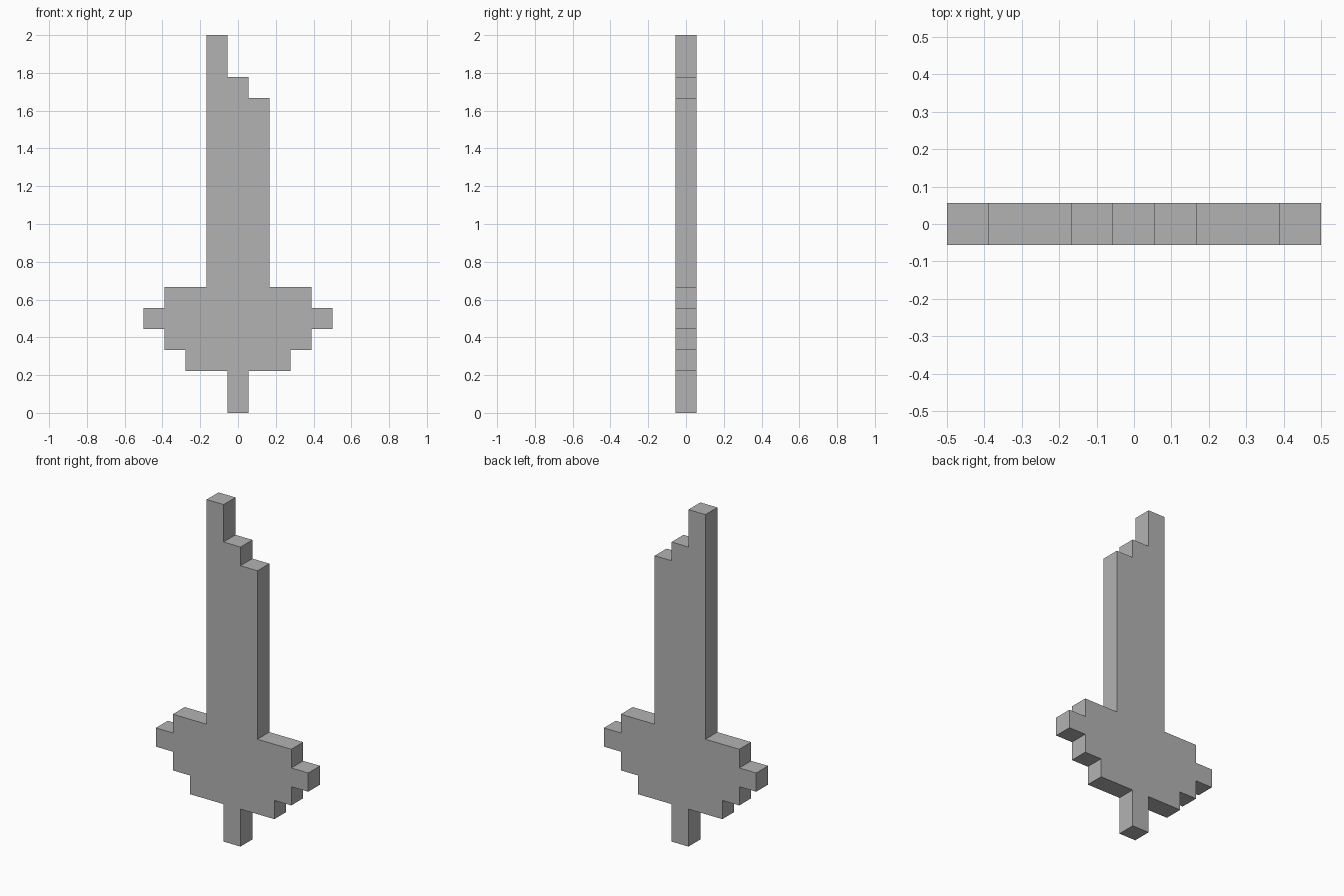
import bpy
import bmesh

cube = bpy.data.objects.get("Cube")
if cube:
    bpy.data.objects.remove(cube, do_unlink=True)

UNIT = 2 / 18  # edge of one square block

# Single grey material
grey = bpy.data.materials.new("plain grey")
grey.use_nodes = True
colour = (0.45, 0.45, 0.45, 1)
grey.diffuse_color = colour
grey.node_tree.nodes["Principled BSDF"].inputs["Base Color"].default_value = colour


def extrude_profile(name, points, depth):
    """Extrude a closed x-z outline, centred on y = 0."""
    bm = bmesh.new()
    verts = [bm.verts.new((x * UNIT, -depth * UNIT / 2, z * UNIT)) for x, z in points]
    face = bm.faces.new(verts)
    ext = bmesh.ops.extrude_face_region(bm, geom=[face])
    moved = [v for v in ext["geom"] if isinstance(v, bmesh.types.BMVert)]
    bmesh.ops.translate(bm, verts=moved, vec=(0, depth * UNIT, 0))
    bmesh.ops.recalc_face_normals(bm, faces=bm.faces)
    mesh = bpy.data.meshes.new(name)
    bm.to_mesh(mesh)
    bm.free()
    mesh.materials.append(grey)
    obj = bpy.data.objects.new(name, mesh)
    bpy.context.collection.objects.link(obj)
    return obj


# Handle and stepped guard: one side from the bottom up, in blocks
hilt = [(0.5, 0), (0.5, 2), (2.5, 2), (2.5, 3), (3.5, 3), (3.5, 4),
        (4.5, 4), (4.5, 5), (3.5, 5), (3.5, 6), (1.5, 6)]
# Stepped blade tip, from the short side to the long side
tip = [(1.5, 15), (0.5, 15), (0.5, 16), (-0.5, 16), (-0.5, 18), (-1.5, 18)]
mirrored_hilt = [(-x, z) for x, z in reversed(hilt)]

extrude_profile("stepped_sword", hilt + tip + mirrored_hilt, 1)
